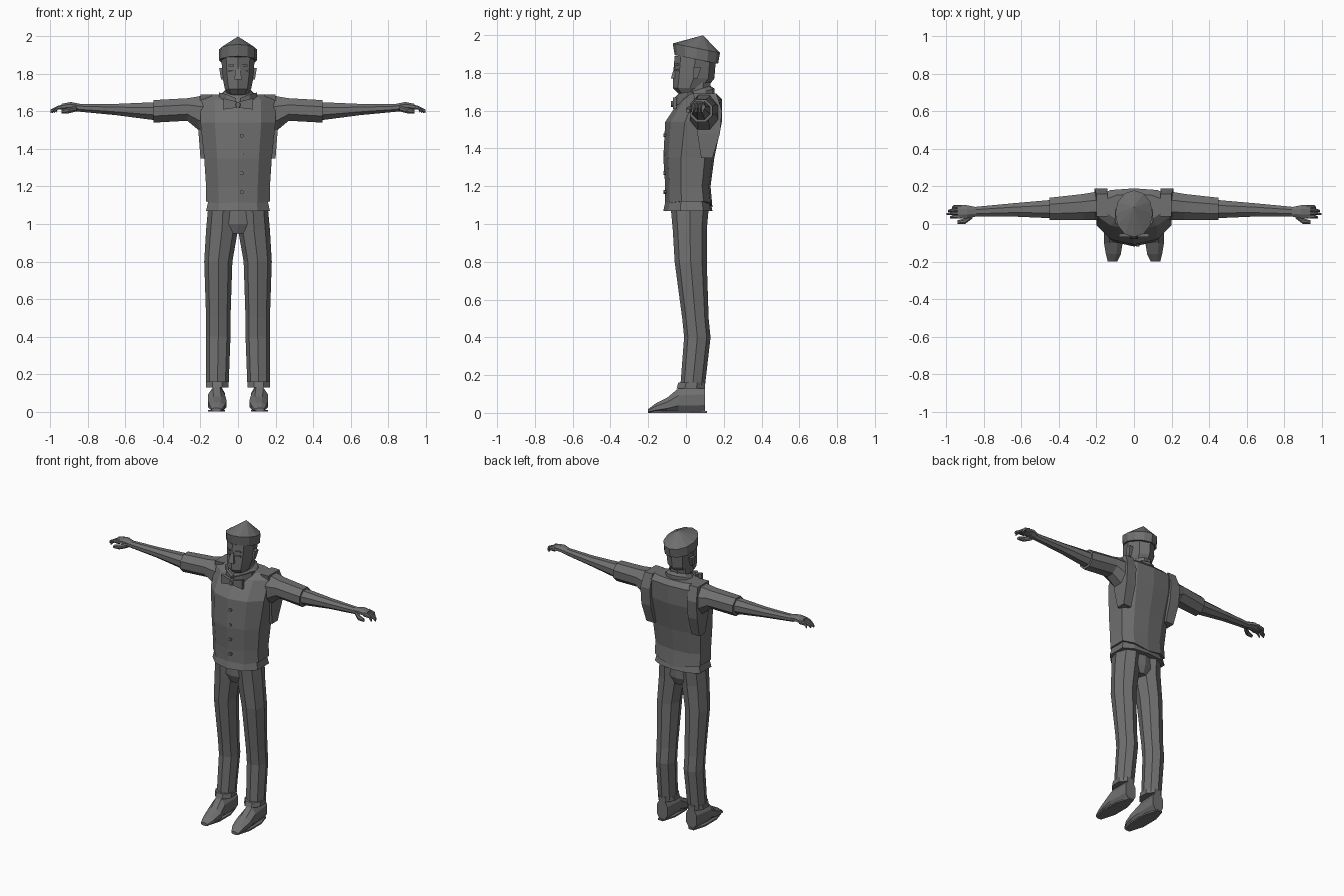
import bpy
import bmesh
from math import cos, sin, pi

if "Cube" in bpy.data.objects:
    bpy.data.objects.remove(bpy.data.objects["Cube"], do_unlink=True)

# One flat colour for the whole figure
grey = bpy.data.materials.new("plain grey")
grey.use_nodes = True
colour = (.16, .16, .16, 1)
grey.diffuse_color = colour
grey.node_tree.nodes["Principled BSDF"].inputs["Base Color"].default_value = colour


def outline(sides, turn=0, flat_back=1):
    """Regular outline filling a unit box; flat_back under one squares off the rear."""
    angles = [2 * pi * (i + turn) / sides - pi / 2 for i in range(sides)]
    points = [(cos(angle), sin(angle)) for angle in angles]
    reach = max(x for x, y in points)
    height = max(y for x, y in points)
    points = [(x / reach, y / height) for x, y in points]
    return [(x, y ** flat_back if y > 0 else y) for x, y in points]


square = outline(4, turn=.5)
octagon = outline(8, turn=.5)
creased = outline(8)
rounded = outline(12)
chest = outline(10, flat_back=.4)


def between(low, high, t):
    return low + (high - low) * (t + 1) / 2


# Cross-sections: each maps an outline point into a box on one plane
def level(z, front, back, wide=0, left=None, right=None):
    low, high = (-wide, wide) if left is None else (left, right)
    return lambda a, b: (between(low, high, a), between(front, back, b), z)


def across(x, front, back, bottom, top):
    return lambda a, b: (x, between(front, back, a), between(bottom, top, b))


def facing(y, left, right, bottom, top):
    return lambda a, b: (between(left, right, a), y, between(bottom, top, b))


def loft(name, profile, *sections, bend=None, side=1):
    """Skin an outline through cross-sections and cap both ends."""
    bm = bmesh.new()
    rings = []
    for section in sections:
        ring = []
        for a, b in profile:
            x, y, z = section(a, b)
            if bend:
                z += bend(x, y, z)
            ring.append(bm.verts.new((x * side, y, z)))
        rings.append(ring)
    count = len(profile)
    for lower, upper in zip(rings, rings[1:]):
        for i in range(count):
            j = (i + 1) % count
            bm.faces.new((lower[i], lower[j], upper[j], upper[i]))
    bm.faces.new(rings[0])
    bm.faces.new(rings[-1])
    bmesh.ops.remove_doubles(bm, verts=bm.verts, dist=.001)
    bmesh.ops.recalc_face_normals(bm, faces=bm.faces)
    mesh = bpy.data.meshes.new(name)
    bm.to_mesh(mesh)
    bm.free()
    mesh.materials.append(grey)
    part = bpy.data.objects.new(name, mesh)
    bpy.context.collection.objects.link(part)


def pair(name, profile, *sections):
    for word, side in (("left", 1), ("right", -1)):
        loft(f"{word}_{name}", profile, *sections, side=side)


# Waistcoat with a hem that dips in the middle, and the shirt tail below it
def dipped_hem(x, y, z):
    return min(0, abs(x) / 5 - .03) if z < 1.15 else 0


loft("waistcoat", chest,
     level(z=1.12, wide=.17, front=-.11, back=.14),
     level(z=1.2, wide=.17, front=-.11, back=.13),
     level(z=1.35, wide=.18, front=-.12, back=.15),
     level(z=1.54, wide=.2, front=-.11, back=.19),
     level(z=1.66, wide=.2, front=-.03, back=.19),
     level(z=1.69, wide=.15, front=.01, back=.16),
     bend=dipped_hem)
loft("shirt_tail", chest,
     level(z=1.07, wide=.17, front=-.12, back=.14),
     level(z=1.16, wide=.15, front=-.1, back=.12))
pair("armhole_flap", square,
     level(z=1.35, left=.14, right=.2, front=.08, back=.14),
     level(z=1.48, left=.14, right=.21, front=.06, back=.18),
     level(z=1.6, left=.14, right=.21, front=.05, back=.19),
     level(z=1.69, left=.14, right=.2, front=.04, back=.16))
for number in range(4):
    height = 1.17 + number / 10
    loft(f"button_{number}", octagon,
         facing(y=-.12, left=.01, right=.03, bottom=height - .01, top=height + .01),
         facing(y=-.1, left=.01, right=.03, bottom=height - .01, top=height + .01))

# Trousers
loft("trouser_seat", creased,
     level(z=.95, wide=.1, front=-.05, back=.09),
     level(z=1, wide=.16, front=-.07, back=.11),
     level(z=1.12, wide=.15, front=-.07, back=.11))
pair("trouser_leg", creased,
     level(z=.14, left=.05, right=.17, front=-.03, back=.1),
     level(z=.4, left=.04, right=.17, front=-.01, back=.13),
     level(z=.5, left=.04, right=.17, front=-.02, back=.12),
     level(z=.8, left=.03, right=.18, front=-.06, back=.11),
     level(z=.97, left=0, right=.17, front=-.07, back=.11),
     level(z=1.08, left=0, right=.16, front=-.08, back=.12))
pair("trouser_cuff", octagon,
     level(z=.13, left=.05, right=.17, front=-.05, back=.1),
     level(z=.16, left=.05, right=.17, front=-.04, back=.1))

# Shoes and soles
pair("shoe", octagon,
     facing(y=-.2, left=.09, right=.14, bottom=0, top=.02),
     facing(y=-.16, left=.07, right=.15, bottom=0, top=.05),
     facing(y=-.1, left=.06, right=.16, bottom=0, top=.08),
     facing(y=-.04, left=.07, right=.16, bottom=0, top=.13),
     facing(y=.1, left=.07, right=.15, bottom=0, top=.14))
pair("shoe_sole", octagon,
     level(z=0, left=.07, right=.16, front=-.19, back=.11),
     level(z=.01, left=.07, right=.16, front=-.19, back=.11))

# Short sleeves and forearms
pair("sleeve", octagon,
     across(x=.16, front=.02, back=.17, bottom=1.47, top=1.69),
     across(x=.21, front=.02, back=.17, bottom=1.5, top=1.68),
     across(x=.27, front=.02, back=.16, bottom=1.55, top=1.67),
     across(x=.45, front=.02, back=.14, bottom=1.54, top=1.66))
pair("forearm", octagon,
     across(x=.42, front=.03, back=.13, bottom=1.55, top=1.65),
     across(x=.65, front=.04, back=.11, bottom=1.58, top=1.64),
     across(x=.86, front=.04, back=.09, bottom=1.6, top=1.64))

# Hands: palm, four fingers and thumb
pair("palm", octagon,
     across(x=.84, front=.04, back=.09, bottom=1.6, top=1.64),
     across(x=.89, front=.03, back=.1, bottom=1.61, top=1.65),
     across(x=.94, front=.03, back=.1, bottom=1.61, top=1.64))
for number, tip in enumerate((.98, 1, .99, .97)):
    start = between(.03, .1, number / 2 - 1)
    pair(f"finger_{number}", octagon,
         across(x=.92, front=start, back=start + .02, bottom=1.61, top=1.64),
         across(x=.96, front=start, back=start + .02, bottom=1.61, top=1.63),
         across(x=tip, front=start, back=start + .01, bottom=1.59, top=1.61))
pair("thumb", octagon,
     across(x=.86, front=.03, back=.06, bottom=1.6, top=1.63),
     across(x=.9, front=0, back=.03, bottom=1.59, top=1.62),
     across(x=.94, front=0, back=.02, bottom=1.59, top=1.61))


# Neck and collar that rises toward the back
def rising(x, y, z):
    return (y - .06) * .3


loft("neck", octagon,
     level(z=1.62, wide=.06, front=-.01, back=.12),
     level(z=1.75, wide=.06, front=0, back=.13))
loft("collar", rounded,
     level(z=1.66, wide=.1, front=-.04, back=.15),
     level(z=1.69, wide=.09, front=-.03, back=.15),
     level(z=1.71, wide=.07, front=-.02, back=.13),
     bend=rising)
pair("collar_wing", square,
     across(x=.01, front=-.06, back=-.03, bottom=1.64, top=1.67),
     across(x=.06, front=-.04, back=-.02, bottom=1.63, top=1.69),
     across(x=.1, front=.01, back=.04, bottom=1.67, top=1.7))

# Bow tie
pair("bow_wing", square,
     across(x=0, front=-.07, back=-.05, bottom=1.62, top=1.65),
     across(x=.08, front=-.07, back=-.05, bottom=1.61, top=1.67))
loft("bow_knot", octagon,
     facing(y=-.08, left=-.01, right=.01, bottom=1.62, top=1.65),
     facing(y=-.04, left=-.02, right=.02, bottom=1.62, top=1.65))

# Head, nose, ears and thin facial plates
loft("head", creased,
     level(z=1.69, wide=.05, front=-.04, back=.08),
     level(z=1.72, wide=.07, front=-.07, back=.11),
     level(z=1.77, wide=.08, front=-.07, back=.15),
     level(z=1.89, wide=.09, front=-.06, back=.16))
loft("nose", square,
     level(z=1.77, wide=.02, front=-.08, back=-.05),
     level(z=1.84, wide=.01, front=-.06, back=-.05))
pair("ear", square,
     level(z=1.77, left=.07, right=.09, front=.04, back=.06),
     level(z=1.83, left=.07, right=.1, front=.04, back=.08))
for feature, low, high in (("eye", 1.81, 1.82), ("eyebrow", 1.84, 1.85)):
    pair(feature, square,
         across(x=.02, front=-.062, back=-.054, bottom=low, top=high),
         across(x=.05, front=-.048, back=-.04, bottom=low, top=high))


# Round cap tipped toward the back, with a pointed crown
def tipped(x, y, z):
    return (.06 - y) * .2


loft("cap_band", rounded,
     level(z=1.87, wide=.1, front=-.06, back=.17),
     level(z=1.93, wide=.1, front=-.07, back=.18),
     bend=tipped)
loft("cap_crown", rounded,
     level(z=1.93, wide=.1, front=-.07, back=.18),
     level(z=2.005, wide=0, front=.09, back=.09),
     bend=tipped)
